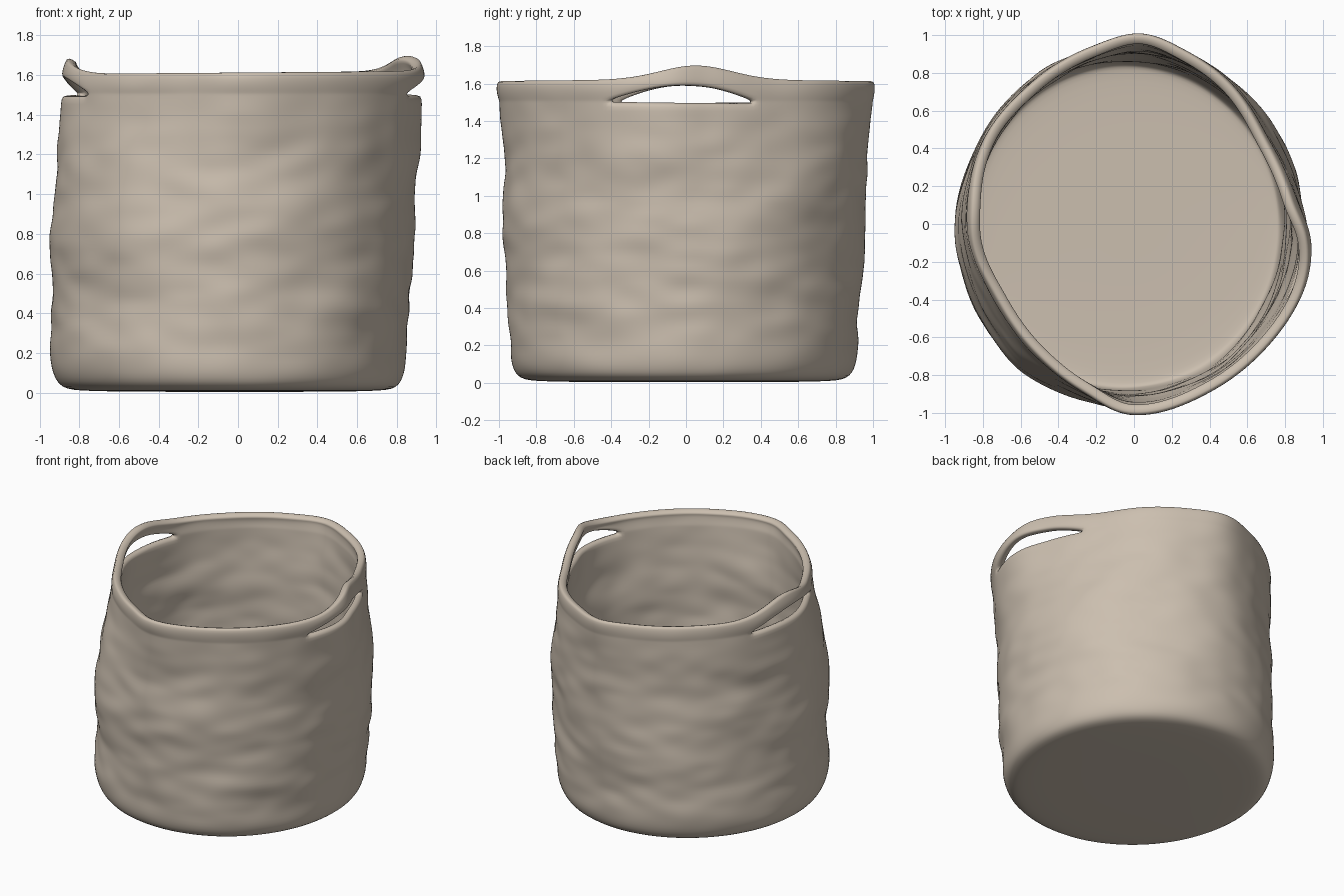
import bpy, bmesh, math
from mathutils import Vector, noise

if "Cube" in bpy.data.objects:
    bpy.data.objects.remove(bpy.data.objects["Cube"])

N = 128                 # columns around the basket
SLOT = 9                # half width of a handle slot, in columns
WALL = 0.055

# Plan outlines (x, y) of the soft wall: half-way up, and at the rim
MID = [(.89, -.05), (.82, .36), (.61, .68), (.32, .88), (0, .955), (-.35, .88),
       (-.69, .61), (-.87, .3), (-.935, -.03), (-.84, -.43), (-.62, -.74),
       (-.38, -.88), (0, -.97), (.38, -.86), (.66, -.63), (.84, -.33)]
RIM = [(.935, -.08), (.86, .13), (.70, .45), (.51, .74), (.28, .91), (.03, 1.005),
       (-.23, .93), (-.55, .73), (-.76, .5), (-.88, .13), (-.875, -.08),
       (-.73, -.39), (-.53, -.67), (-.26, -.89), (-.02, -1.005), (.43, -.87),
       (.72, -.63), (.90, -.34)]


def polar(points):
    """Turn outline points into a periodic smooth radius function of angle."""
    t = sorted((math.atan2(y, x) % math.tau, math.hypot(x, y)) for x, y in points)
    n = len(t)

    def at(i):
        return t[i % n][0] + math.tau * (i // n), t[i % n][1]

    def radius(a):
        a %= math.tau
        i = max([k for k in range(-1, n) if at(k)[0] <= a])
        (a0, r0), (a1, r1), (a2, r2), (a3, r3) = (at(i + k) for k in (-1, 0, 1, 2))
        h = a2 - a1
        u = (a - a1) / h
        m1, m2 = (r2 - r0) / (a2 - a0) * h, (r3 - r1) / (a3 - a1) * h
        return ((2*u**3 - 3*u*u + 1) * r1 + (u**3 - 2*u*u + u) * m1
                + (3*u*u - 2*u**3) * r2 + (u**3 - u*u) * m2)
    return radius


mid_r, rim_r = polar(MID), polar(RIM)


def wall_point(a, z, f=1.0):
    """Point on the outer wall at angle a and height z, scaled inward by f."""
    c, s = math.cos(a), math.sin(a)
    base = Vector((-.045 + .895 * c, -.015 + .93 * s, 0))
    mid = Vector((c, s, 0)) * mid_r(a)
    rim = Vector((c, s, 0)) * rim_r(a)
    if z < .8:
        p = base.lerp(mid, max(0, (z - .2) / .6))
    else:
        p = mid.lerp(rim, min(1, (z - .8) / .8) ** 1.5)
    # soft cloth creases, fading at floor and rim
    fade = min(1, z / .3) * max(0, min(1, (1.65 - z) / .4))
    d = (.024 * noise.noise(Vector((c * 1.6, s * 1.6, z * 3.2)))
         + .012 * noise.noise(Vector((c * 4 + 7, s * 4, z * 11))))
    d = d * fade - .3 * max(0, z - 1.6)      # handles lean inward
    p += Vector((c, s, 0)) * d
    p = Vector((p.x * f, p.y * f, z))
    return p


def side_angle(j):
    """Signed column distance from the nearest handle centre (+x or -x)."""
    k = (j + N // 4) % (N // 2) - N // 4
    return k


def slot_top(j):
    k = abs(side_angle(j))
    arch = math.cos(math.pi / 2 * k / SLOT) if k < SLOT else 0
    return 1.508 + .078 * arch


def rim_height(p):
    side = 1 if abs(p.x) > .5 else 0
    return 1.62 + .008 * p.x + side * .078 * math.exp(-((p.y - .06) / .28) ** 2)


# Basket shell: floor rings, rounded bottom corner, wall, slots, strap rows
bm = bmesh.new()
rows = []
for f, z in [(.2, .004), (.45, .004), (.7, .006), (.85, .01), (.915, .018),
             (.955, .038), (.98, .075), (.995, .125)]:
    rows.append([bm.verts.new(wall_point(math.tau * j / N, z, f)) for j in range(N)])
for i in range(29):
    z = .18 + (1.5 - .18) * i / 28
    rows.append([bm.verts.new(wall_point(math.tau * j / N, z)) for j in range(N)])
slot_row = len(rows) - 1
for u in (0, .2, .5, .8, 1):
    ring = []
    for j in range(N):
        a = math.tau * j / N
        top = rim_height(wall_point(a, 1.6))
        z = slot_top(j) * (1 - u) + top * u
        p = wall_point(a, z)
        p += Vector((math.cos(a), math.sin(a), 0)) * .008 * math.sin(math.pi * u)
        ring.append(bm.verts.new(p))
    rows.append(ring)

for i in range(len(rows) - 1):
    for j in range(N):
        k = side_angle(j)
        if i == slot_row and -SLOT <= k < SLOT:
            continue                          # open handle slot
        n = (j + 1) % N
        bm.faces.new((rows[i][j], rows[i][n], rows[i + 1][n], rows[i + 1][j]))
centre = bm.verts.new((-.045 * .2, 0, .004))
for j in range(N):
    bm.faces.new((centre, rows[0][(j + 1) % N], rows[0][j]))
for face in bm.faces:
    face.smooth = True

mesh = bpy.data.meshes.new("basket")
bm.to_mesh(mesh)
bm.free()
basket = bpy.data.objects.new("basket", mesh)
bpy.context.collection.objects.link(basket)

# Cloth thickness and rounded edges
solid = basket.modifiers.new("thickness", 'SOLIDIFY')
solid.thickness = WALL
solid.offset = -1
sub = basket.modifiers.new("soften", 'SUBSURF')
sub.levels = sub.render_levels = 1

cloth = bpy.data.materials.new("beige cloth")
cloth.diffuse_color = (.60, .52, .43, 1)
cloth.use_nodes = True
cloth.node_tree.nodes["Principled BSDF"].inputs["Base Color"].default_value = cloth.diffuse_color
mesh.materials.append(cloth)
